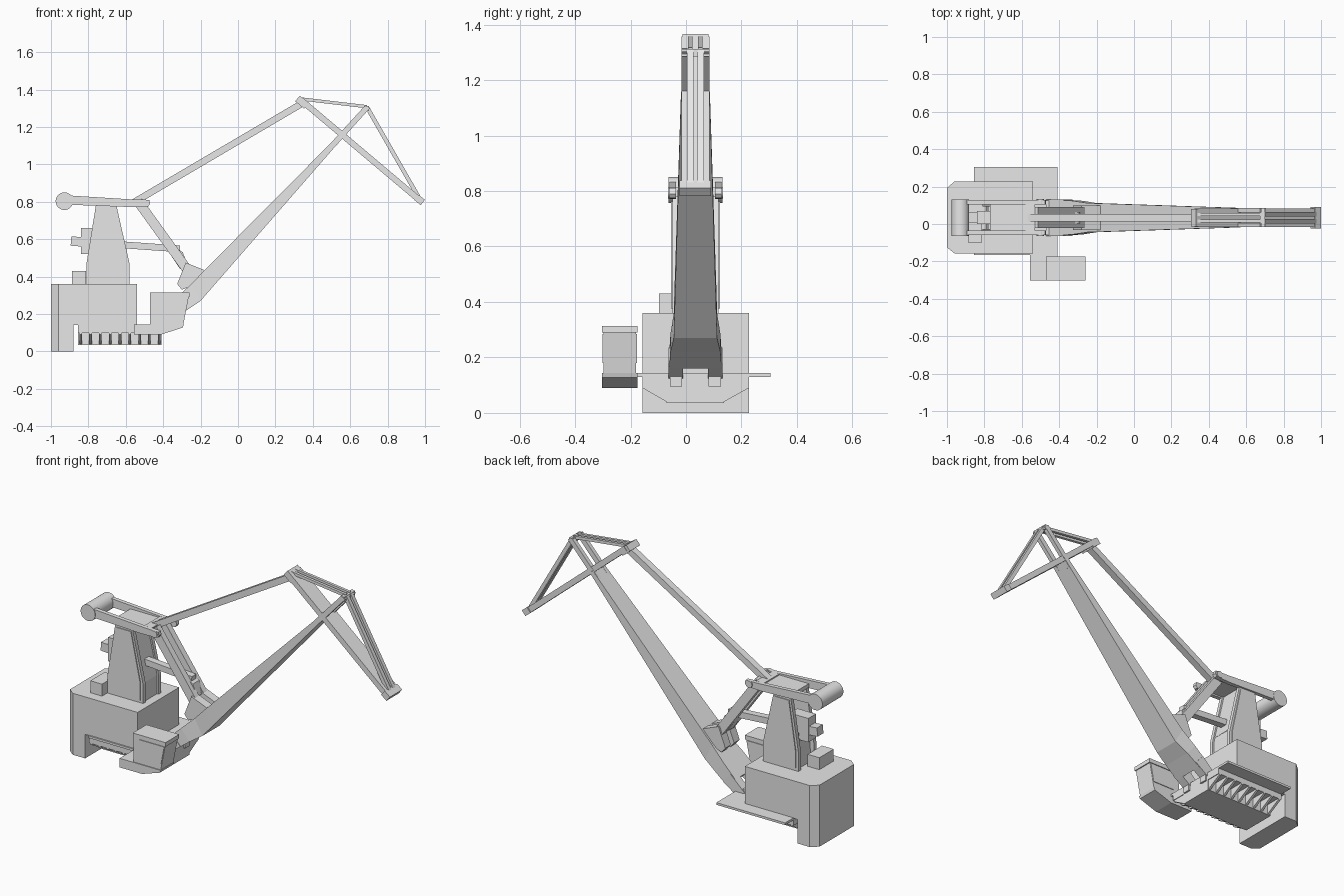
import bpy, bmesh, math
from mathutils import Vector

if "Cube" in bpy.data.objects:
    bpy.data.objects.remove(bpy.data.objects["Cube"])

CY = 0.034  # centre plane of the crane structure

grey = bpy.data.materials.new("plain_grey")
grey.use_nodes = True
grey.diffuse_color = (0.8, 0.8, 0.8, 1)
grey.node_tree.nodes["Principled BSDF"].inputs["Base Color"].default_value = (0.8, 0.8, 0.8, 1)


def loft(name, rings):
    """Closed solid through rings that all have the same point count."""
    bm = bmesh.new()
    loops = [[bm.verts.new(p) for p in ring] for ring in rings]
    for a, b in zip(loops, loops[1:]):
        for i in range(len(a)):
            j = (i + 1) % len(a)
            bm.faces.new((a[i], a[j], b[j], b[i]))
    bm.faces.new(loops[0][::-1])
    bm.faces.new(loops[-1])
    bmesh.ops.recalc_face_normals(bm, faces=bm.faces)
    mesh = bpy.data.meshes.new(name)
    bm.to_mesh(mesh)
    bm.free()
    mesh.materials.append(grey)
    ob = bpy.data.objects.new(name, mesh)
    bpy.context.collection.objects.link(ob)
    return ob


def prism(name, profile, y0, y1):
    """Side profile (x, z) extruded along y."""
    return loft(name, [[(x, y, z) for x, z in profile] for y in (y0, y1)])


def box(name, x0, x1, y0, y1, z0, z1):
    return prism(name, [(x0, z0), (x1, z0), (x1, z1), (x0, z1)], y0, y1)


def bar(name, p, q, thick, y0, y1):
    """Straight member between two (x, z) points."""
    p, q = Vector(p), Vector(q)
    d = (q - p).normalized()
    n = Vector((-d.y, d.x)) * thick / 2
    return prism(name, [tuple(v) for v in (p - n, q - n, q + n, p + n)], y0, y1)


def pair(maker, name, *args, inner, outer):
    """The same member on both sides of the centre plane."""
    maker("right_" + name, *args, CY - outer, CY - inner)
    maker("left_" + name, *args, CY + inner, CY + outer)


def cylinder(name, x, z, radius, y0, y1, sides=28):
    ring = [(x + radius * math.cos(math.tau * i / sides),
             z + radius * math.sin(math.tau * i / sides)) for i in range(sides)]
    ob = prism(name, ring, y0, y1)
    bpy.ops.object.select_all(action="DESELECT")
    bpy.context.view_layer.objects.active = ob
    ob.select_set(True)
    bpy.ops.object.shade_smooth_by_angle(angle=math.radians(35))


# Machine house with a chamfered rear and a hanging counterweight
def plan(x_front):
    return [(x_front, -0.157), (-0.96, -0.157), (-1, -0.125),
            (-1, 0.193), (-0.96, 0.227), (x_front, 0.227)]


for name, x_front, z0, z1 in (("machine_house", -0.54, 0.14, 0.36),
                              ("counterweight", -0.88, 0, 0.16)):
    loft(name, [[(x, y, z) for x, y in plan(x_front)] for z in (z0, z1)])

# Deck and slewing frame with ribs below
box("deck", -0.855, -0.41, -0.165, 0.305, 0.13, 0.143)
box("frame_plate", -0.855, -0.41, -0.157, 0.227, 0.097, 0.135)
box("frame_beam", -0.855, -0.41, -0.07, 0.137, 0.035, 0.1)
rib = [(-0.157, 0.1), (-0.157, 0.09), (-0.07, 0.04), (0.137, 0.04), (0.227, 0.09), (0.227, 0.1)]
for i in range(9):
    x = -0.848 + i * 0.0525
    loft("frame_rib", [[(x + dx, y, z) for y, z in rib] for dx in (0, 0.014)])

# Operator cabin on its side platform
prism("cabin_platform", [(-0.555, 0.09), (-0.41, 0.09), (-0.295, 0.128),
                         (-0.29, 0.143), (-0.555, 0.143)], -0.302, -0.175)
prism("cabin", [(-0.47, 0.14), (-0.293, 0.14), (-0.263, 0.295), (-0.47, 0.295)], -0.297, -0.18)
box("cabin_roof", -0.47, -0.258, -0.302, -0.175, 0.29, 0.314)
for y in (-0.301, -0.18):
    prism("cabin_side_panel", [(-0.43, 0.18), (-0.288, 0.18), (-0.268, 0.285), (-0.43, 0.285)],
          y, y + 0.004)
box("cabin_bridge", -0.555, -0.41, -0.18, -0.15, 0.13, 0.143)

# Tapered tower: two side plates round a lower core
tower = [(-0.81, 0.36), (-0.58, 0.36), (-0.58, 0.47), (-0.65, 0.78), (-0.76, 0.78), (-0.81, 0.47)]
pair(prism, "tower_plate", tower, inner=0.06, outer=0.083)
panel = [(-0.695 + (x + 0.695) * 0.86, 0.56 + (z - 0.56) * 0.92) for x, z in tower]
pair(prism, "tower_panel", panel, inner=0.08, outer=0.088)
prism("tower_core", [(-0.79, 0.36), (-0.59, 0.36), (-0.59, 0.47), (-0.61, 0.56), (-0.78, 0.56)],
      CY - 0.065, CY + 0.065)
prism("tower_front_web", [(-0.61, 0.5), (-0.595, 0.5), (-0.66, 0.78), (-0.68, 0.78)],
      CY - 0.065, CY + 0.065)
box("drive_housing", -0.84, -0.72, CY - 0.035, CY + 0.035, 0.52, 0.66)
box("equipment_box", -0.888, -0.812, -0.098, 0.035, 0.36, 0.43)

# Rocking beams with a cylindrical balance weight
pair(prism, "rocking_beam", [(-0.93, 0.785), (-0.58, 0.772), (-0.48, 0.775), (-0.47, 0.79),
                             (-0.475, 0.81), (-0.56, 0.812), (-0.93, 0.835)],
     inner=0.07, outer=0.094)
box("rocking_plate", -0.77, -0.54, CY - 0.075, CY + 0.075, 0.782, 0.805)
cylinder("balance_weight", -0.928, 0.803, 0.047, CY - 0.097, CY + 0.097)
for side in (-1, 1):
    y = CY + side * 0.087
    cylinder("rocking_pivot", -0.5, 0.793, 0.02, y - 0.012, y + 0.012, 16)

# Luffing rack and the struts down to the boom
bar("luffing_rack", (-0.88, 0.588), (-0.31, 0.548), 0.036, CY - 0.02, CY + 0.02)
bar("rack_end", (-0.893, 0.59), (-0.8, 0.583), 0.05, CY - 0.027, CY + 0.027)
pair(bar, "strut", (-0.535, 0.802), (-0.245, 0.4), 0.052, inner=0.02, outer=0.056)
prism("rack_bracket", [(-0.39, 0.56), (-0.345, 0.56), (-0.295, 0.53), (-0.27, 0.46),
                       (-0.31, 0.44)], CY - 0.03, CY + 0.03)
pair(prism, "boom_lug", [(-0.28, 0.475), (-0.18, 0.435), (-0.22, 0.36), (-0.3, 0.33),
                         (-0.325, 0.36)], inner=0.015, outer=0.066)


# Tapered box boom with forked foot and forked head
def boom_ring(top, bottom, inner, outer):
    return [(top[0], CY + inner, top[1]), (top[0], CY + outer, top[1]),
            (bottom[0], CY + outer, bottom[1]), (bottom[0], CY + inner, bottom[1])]


loft("boom", [boom_ring(t, b, -w, w) for t, b, w in (
    ((-0.41, 0.21), (-0.355, 0.16), 0.095),
    ((-0.33, 0.285), (-0.275, 0.22), 0.09),
    ((-0.25, 0.36), (-0.2, 0.27), 0.078),
    ((-0.18, 0.433), (-0.14, 0.339), 0.076),
    ((0.54, 1.158), (0.57, 1.153), 0.052))])
for side, label in ((-1, "right"), (1, "left")):
    loft(label + "_boom_foot", [boom_ring(t, b, side * 0.045, side * 0.097) for t, b in (
        ((-0.47, 0.15), (-0.43, 0.11)), ((-0.38, 0.235), (-0.33, 0.18)))])
    loft(label + "_boom_head", [boom_ring(t, b, side * 0.028, side * 0.051) for t, b in (
        ((0.5, 1.118), (0.53, 1.106)), ((0.68, 1.315), (0.705, 1.3)))])
    y = CY + side * 0.07
    box(label + "_foot_bearing", -0.47, -0.4, y - 0.022, y + 0.022, 0.095, 0.165)
box("boom_head_pin", 0.675, 0.7, CY - 0.05, CY + 0.05, 1.285, 1.312)

# Long stay from the tower to the jib tail
bar("long_stay", (-0.56, 0.795), (0.35, 1.33), 0.036, CY - 0.02, CY + 0.02)
box("stay_crosshead", -0.58, -0.53, CY - 0.075, CY + 0.075, 0.78, 0.812)

# Jib with its tail, nose and tie rods
bar("jib", (0.335, 1.345), (0.975, 0.805), 0.032, CY - 0.05, CY + 0.05)
bar("jib_tail", (0.318, 1.352), (0.365, 1.312), 0.038, CY - 0.047, CY + 0.047)
bar("jib_nose", (0.955, 0.823), (0.988, 0.796), 0.036, CY - 0.057, CY + 0.057)
pair(bar, "top_tie", (0.335, 1.35), (0.69, 1.308), 0.017, inner=0.01, outer=0.026)
pair(bar, "front_tie", (0.69, 1.305), (0.968, 0.82), 0.022, inner=0.007, outer=0.03)
